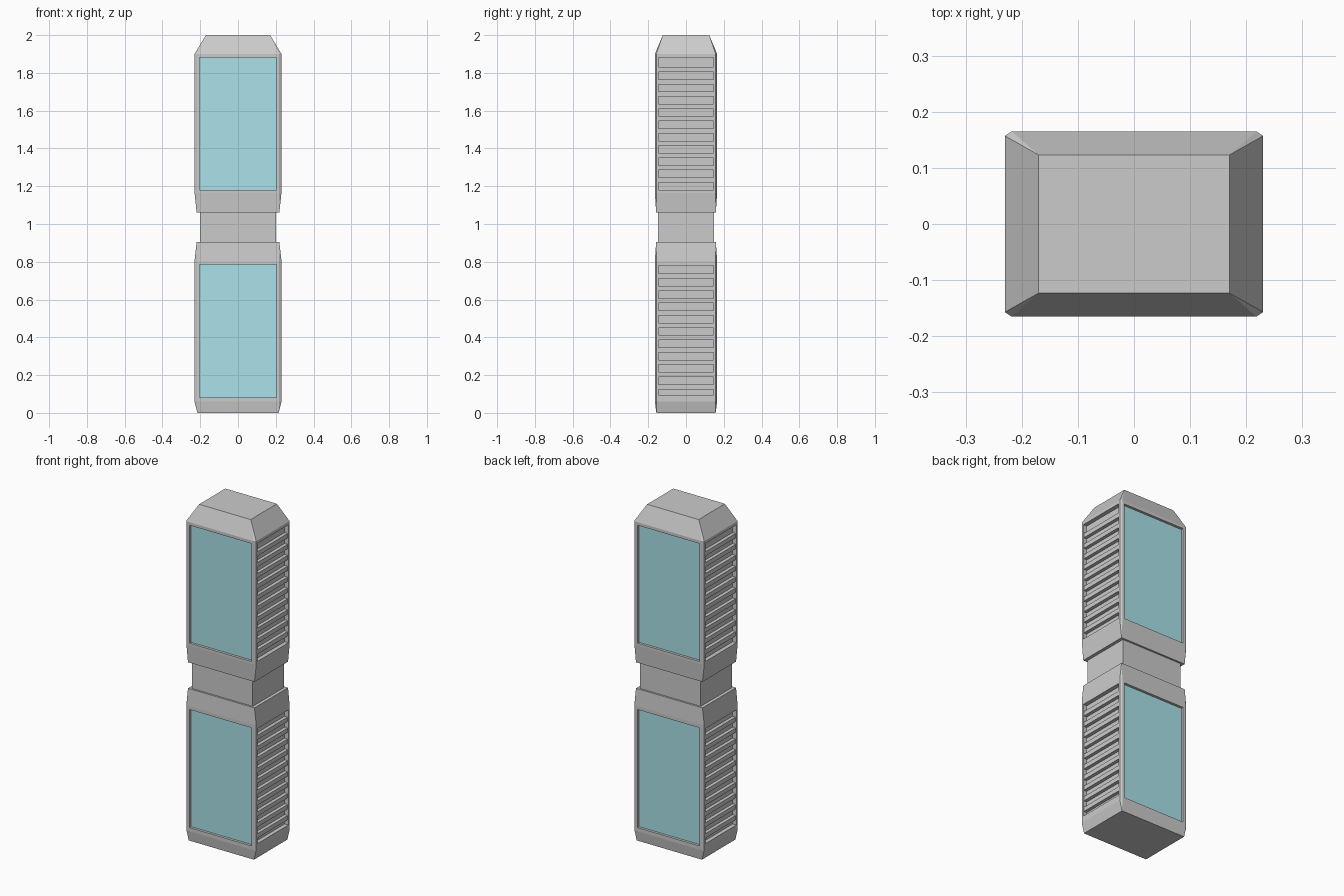
import bpy, bmesh
from mathutils import Vector

if "Cube" in bpy.data.objects:
    bpy.data.objects.remove(bpy.data.objects["Cube"])

glass = bpy.data.materials.new("teal_panel")
glass.diffuse_color = (0.40, 0.76, 0.82, 1)
glass.use_nodes = True
glass.node_tree.nodes["Principled BSDF"].inputs["Base Color"].default_value = glass.diffuse_color

HX, HY = 0.23, 0.165        # body half width and half depth
CX, CY = 0.012, 0.008       # corner chamfer
PX, PY = 0.203, 0.145       # half widths of the front and side recesses
FRONT_DEPTH, SIDE_DEPTH = 0.018, 0.024


def finish(bm, name, mat=None):
    bmesh.ops.recalc_face_normals(bm, faces=bm.faces)
    me = bpy.data.meshes.new(name)
    bm.to_mesh(me)
    bm.free()
    ob = bpy.data.objects.new(name, me)
    bpy.context.collection.objects.link(ob)
    if mat:
        me.materials.append(mat)
    return ob


def add_box(bm, lo, hi):
    lo, hi = Vector(lo), Vector(hi)
    for v in bmesh.ops.create_cube(bm, size=1)["verts"]:
        v.co = (lo + hi) / 2 + v.co * (hi - lo)


def rect(bm, hx, hy, z):
    return [bm.verts.new((sx * hx, sy * hy, z)) for sx, sy in ((-1, -1), (1, -1), (1, 1), (-1, 1))]


def octagon(bm, z):
    a, b = HX - CX, HY - CY
    pts = ((-HX, -b), (-a, -HY), (a, -HY), (HX, -b), (HX, b), (a, HY), (-a, HY), (-HX, b))
    return [bm.verts.new((x, y, z)) for x, y in pts]


def recess(bm, face, z0, z1):
    # frame the face, then push its middle inwards
    n = face.normal.copy()
    front = abs(n.y) > 0.5
    mid = face.calc_center_median()
    bmesh.ops.inset_individual(bm, faces=[face], thickness=0.005)
    for v in face.verts:
        v.co.z = z1 if v.co.z > mid.z else z0
        if front:
            v.co.x = PX if v.co.x > 0 else -PX
        else:
            v.co.y = PY if v.co.y > 0 else -PY
    new = bmesh.ops.extrude_discrete_faces(bm, faces=[face])["faces"]
    depth = FRONT_DEPTH if front else SIDE_DEPTH
    bmesh.ops.translate(bm, verts=new[0].verts, vec=-n * depth)


def section(name, bottom, z_low, z_high, top, panel, vent, slats):
    # body: rectangular ends lofted into a chamfered middle
    bm = bmesh.new()
    r0, o0 = rect(bm, *bottom), octagon(bm, z_low)
    o1, r1 = octagon(bm, z_high), rect(bm, *top)
    bm.faces.new(r0[::-1])
    bm.faces.new(r1)
    flats = []
    for i in range(4):
        j, a, b, c = (i + 1) % 4, 2 * i, 2 * i + 1, (2 * i + 2) % 8
        bm.faces.new((r0[i], r0[j], o0[c], o0[b]))
        bm.faces.new((o1[b], o1[c], r1[j], r1[i]))
        bm.faces.new((r0[i], o0[b], o0[a]))
        bm.faces.new((o1[a], o1[b], r1[i]))
        bm.faces.new((o0[a], o0[b], o1[b], o1[a]))
        flats.append(bm.faces.new((o0[b], o0[c], o1[c], o1[b])))
    bmesh.ops.recalc_face_normals(bm, faces=bm.faces)
    bm.normal_update()
    for f in flats:
        recess(bm, f, *(panel if abs(f.normal.y) > 0.5 else vent))
    finish(bm, name + "_body")

    # coloured display panels, front and back
    for side, s in (("front", -1), ("back", 1)):
        bm = bmesh.new()
        ys = sorted((s * (HY - FRONT_DEPTH - 0.005), s * (HY - FRONT_DEPTH + 0.003)))
        add_box(bm, (-PX, ys[0], panel[0]), (PX, ys[1], panel[1]))
        finish(bm, f"{name}_{side}_panel", glass)

    # vent slats, left and right
    for side, s in (("left", -1), ("right", 1)):
        bm = bmesh.new()
        xs = sorted((s * (HX - SIDE_DEPTH - 0.003), s * (HX - 0.004)))
        for k in range(10):
            z = slats[0] + (slats[1] - slats[0]) * k / 9
            add_box(bm, (xs[0], -PY, z - 0.013), (xs[1], PY, z + 0.013))
        finish(bm, f"{name}_{side}_slats")


section("lower", (0.215, 0.157, 0), 0.06, 0.805, (0.219, 0.158, 0.905),
        (0.082, 0.785), (0.095, 0.78), (0.138, 0.724))
section("upper", (0.219, 0.158, 1.06), 1.165, 1.9, (0.17, 0.123, 2.0),
        (1.18, 1.882), (1.18, 1.882), (1.233, 1.817))

# narrow neck joining the two sections
bm = bmesh.new()
add_box(bm, (-0.2, -0.147, 0.89), (0.2, 0.147, 1.075))
finish(bm, "neck")
